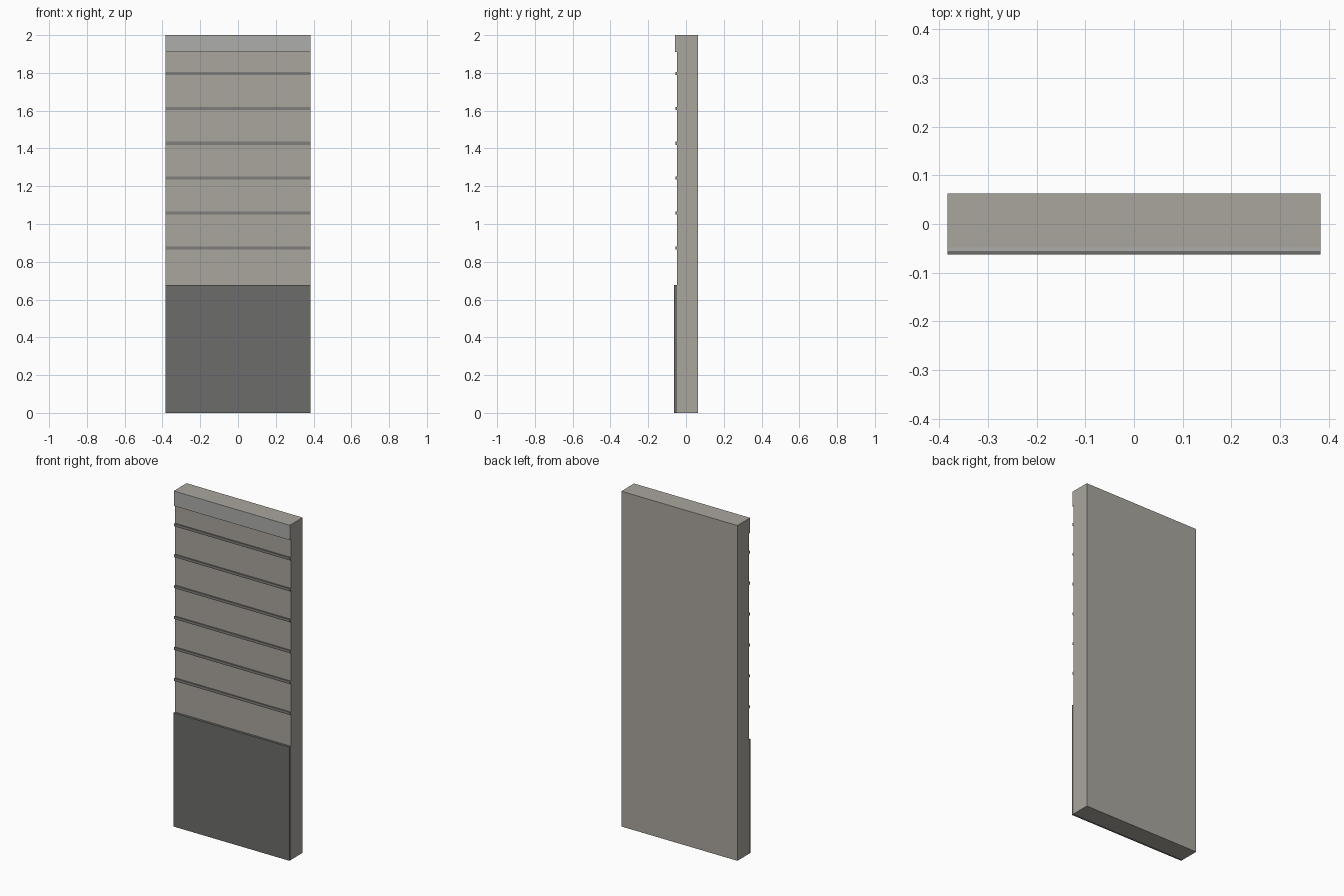
import bpy

if "Cube" in bpy.data.objects:
    bpy.data.objects.remove(bpy.data.objects["Cube"])

HALF_W = 0.383
BACK, WALL_FRONT = 0.0625, -0.048


def material(name, color):
    m = bpy.data.materials.new(name)
    m.diffuse_color = (*color, 1)
    m.use_nodes = True
    m.node_tree.nodes["Principled BSDF"].inputs["Base Color"].default_value = m.diffuse_color
    return m


def slab(name, y0, y1, z0, z1, mat):
    """Full-width box spanning the given depth and height."""
    bpy.ops.mesh.primitive_cube_add(size=1, location=(0, (y0 + y1) / 2, (z0 + z1) / 2))
    ob = bpy.context.object
    ob.name = name
    ob.scale = (2 * HALF_W, y1 - y0, z1 - z0)
    bpy.ops.object.transform_apply(location=False, rotation=False, scale=True)
    ob.data.materials.append(mat)
    return ob


plaster = material("plaster", (0.40, 0.38, 0.34))
dark = material("dark_panel", (0.15, 0.15, 0.145))
groove = material("strip_grey", (0.22, 0.21, 0.20))
pale = material("pale_trim", (0.42, 0.43, 0.41))

# Wall core
slab("wall", WALL_FRONT, BACK, 0, 2.0, plaster)
# Lower wainscot panel
slab("lower_panel", -0.0625, WALL_FRONT, 0, 0.678, dark)
# Top trim band
slab("top_trim", -0.058, WALL_FRONT, 1.911, 2.0, pale)
# Evenly spaced horizontal strips
for i in range(6):
    z = 0.874 + i * 0.1845
    slab(f"strip_{i + 1}", -0.055, WALL_FRONT, z - 0.008, z + 0.008, groove)
